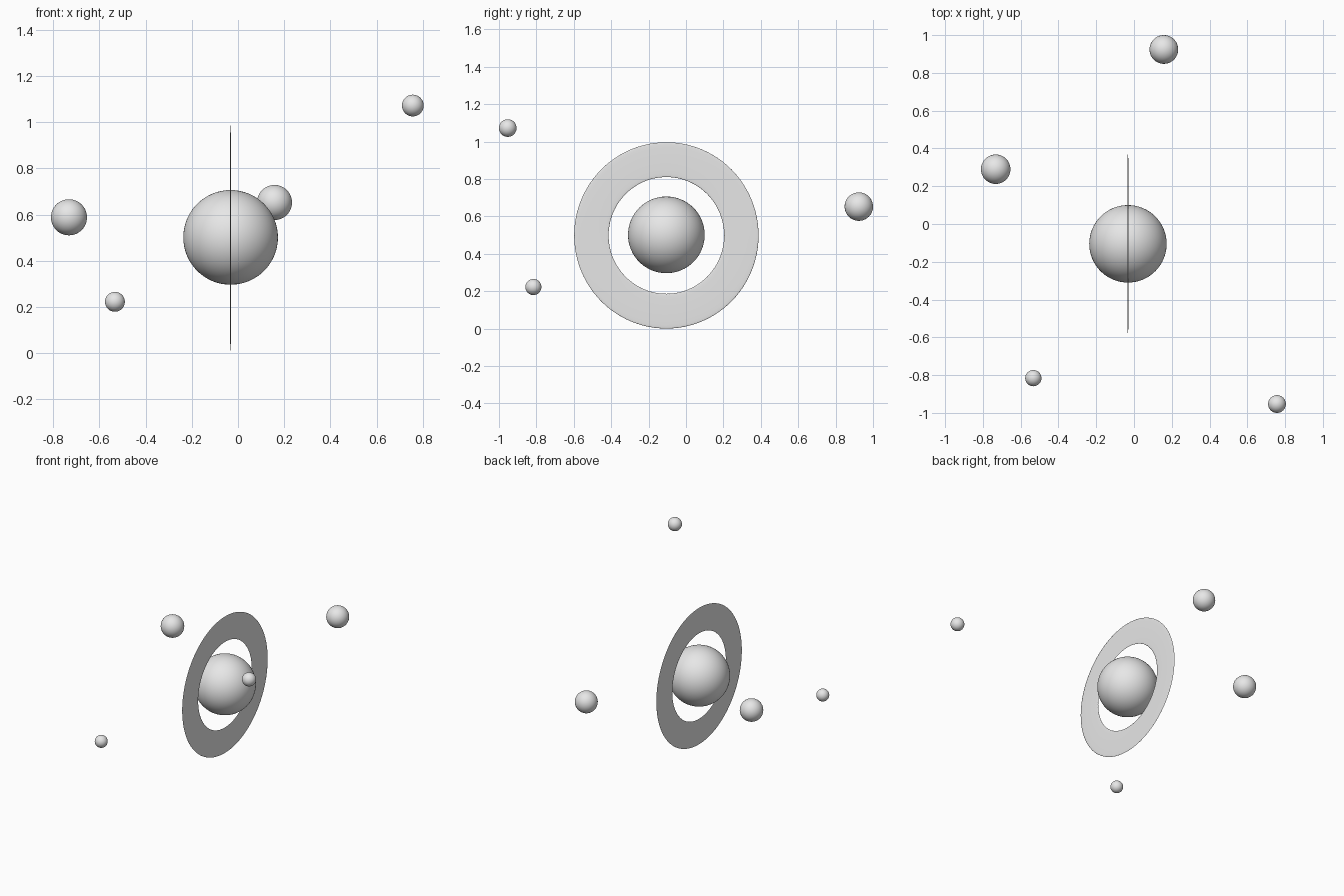
import bpy

if "Cube" in bpy.data.objects:
    bpy.data.objects.remove(bpy.data.objects["Cube"])

# One plain colour for everything
grey = bpy.data.materials.new("light_grey")
grey.diffuse_color = (0.8, 0.8, 0.8, 1.0)
grey.use_nodes = True
grey.node_tree.nodes["Principled BSDF"].inputs["Base Color"].default_value = grey.diffuse_color


def finish(name):
    ob = bpy.context.object
    ob.name = name
    ob.data.materials.append(grey)
    bpy.ops.object.shade_smooth()
    return ob


def ball(name, centre, radius, segments=48):
    bpy.ops.mesh.primitive_uv_sphere_add(
        segments=segments, ring_count=segments // 2,
        radius=radius, location=centre)
    return finish(name)


# Central planet
CENTRE = (-0.032, -0.105, 0.501)
ball("planet", CENTRE, 0.205, 64)

# Upright paper-thin ring: a torus squashed along its axis, axis along x
bpy.ops.mesh.primitive_torus_add(
    major_segments=96, minor_segments=8,
    major_radius=0.405, minor_radius=0.093,
    location=(CENTRE[0], CENTRE[1], 0.498), rotation=(0, 1.5707963, 0))
ring = finish("planet_ring")
ring.scale = (1.0, 0.99, 0.022)

# Scattered moons: centre, radius
moons = {
    "moon_upper_right": ((0.757, -0.953, 1.072), 0.047),
    "moon_left": ((-0.732, 0.290, 0.588), 0.078),
    "moon_lower_left": ((-0.533, -0.816, 0.222), 0.043),
    "moon_back": ((0.158, 0.924, 0.652), 0.076),
}
for name, (centre, radius) in moons.items():
    ball(name, centre, radius)
